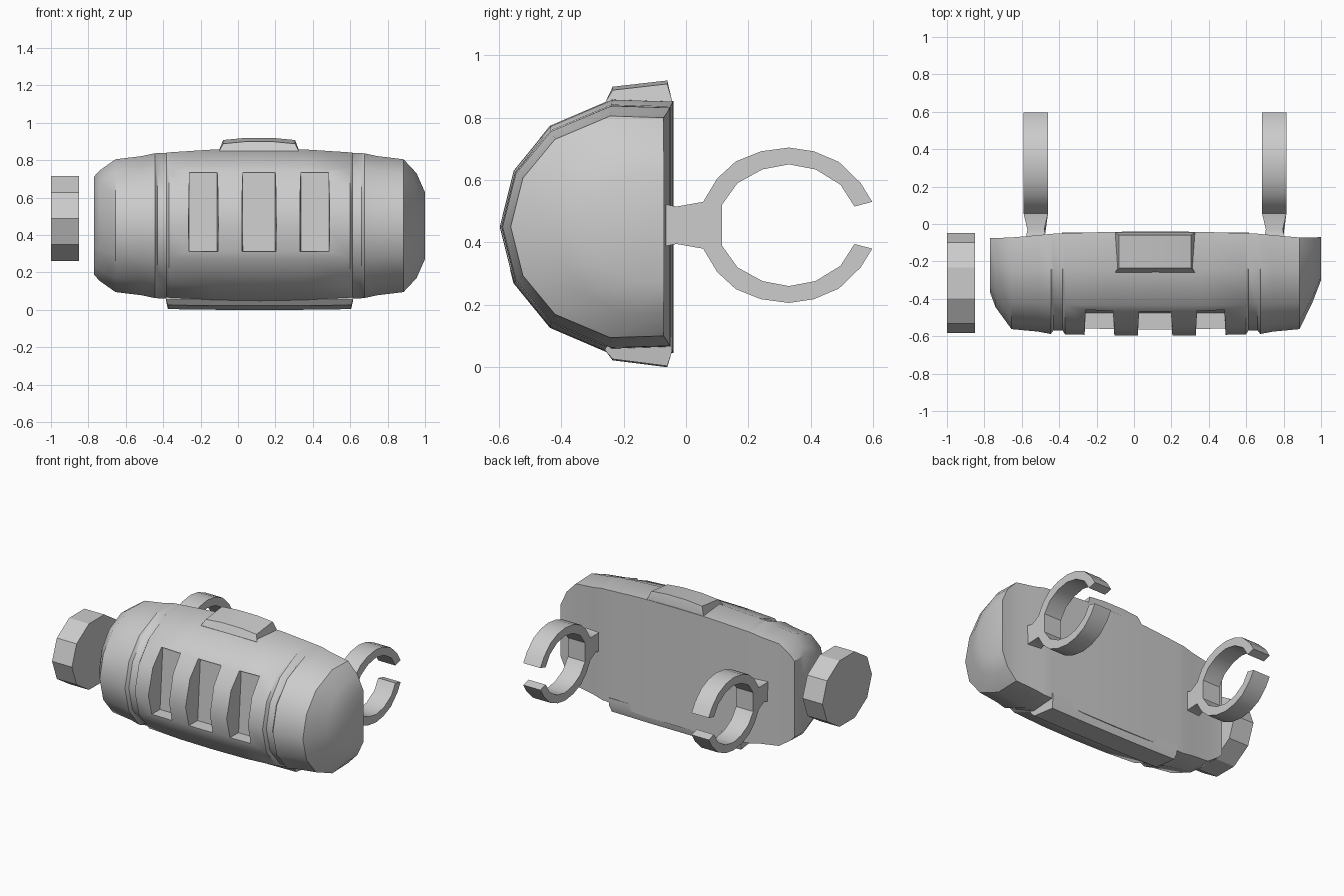
import bpy, bmesh, math

if "Cube" in bpy.data.objects:
    bpy.data.objects.remove(bpy.data.objects["Cube"])

ZC = 0.45   # height of the barrel axis
XC = 0.115  # middle of the barrel along x


def finish(name, bm, smooth=None):
    bmesh.ops.recalc_face_normals(bm, faces=bm.faces)
    me = bpy.data.meshes.new(name)
    bm.to_mesh(me)
    bm.free()
    ob = bpy.data.objects.new(name, me)
    bpy.context.collection.objects.link(ob)
    if smooth:
        shade(ob, smooth)
    return ob


def activate(ob):
    bpy.ops.object.select_all(action='DESELECT')
    ob.select_set(True)
    bpy.context.view_layer.objects.active = ob


def shade(ob, deg):
    activate(ob)
    bpy.ops.object.shade_smooth_by_angle(angle=math.radians(deg))


def loft(bm, rings):
    """Skin closed rings of points and cap both ends."""
    vs = [[bm.verts.new(p) for p in r] for r in rings]
    n = len(vs[0])
    for a, b in zip(vs, vs[1:]):
        for i in range(n):
            j = (i + 1) % n
            bm.faces.new((a[i], a[j], b[j], b[i]))
    bm.faces.new(vs[0])
    bm.faces.new(vs[-1])


# Barrel body: D-shaped section (depth fraction, height fraction) lofted along x
half = [(0, 0.985), (0.35, 1), (0.71, 0.79), (0.92, 0.44), (1, 0)]
section = half + [(y, -z) for y, z in half[-2::-1]]


def body_ring(x, h, d, yb, groove=0):
    ring = []
    for fy, fz in section:
        k = 1 - groove if fy > 0.4 else 1
        ring.append((x, yb - d * fy * k, ZC + h * fz * k))
    return ring


# Stations: distance from the middle, half height, depth, back y, groove
side = [(0.25, .407, .553, -.042, 0), (0.484, .392, .54, -.05, 0),
        (0.497, .39, .537, -.05, .035), (0.545, .388, .535, -.052, .035),
        (0.56, .387, .535, -.053, 0), (0.63, .372, .515, -.06, 0),
        (0.77, .355, .49, -.072, 0)]
left_end = [(-0.77, .262, .29, -.075), (-0.74, .295, .37, -.075)]
right_end = [(0.955, .28, .345, -.072), (1.0, .178, .23, -.07)]
rings = [body_ring(*s) for s in left_end]
rings += [body_ring(XC - s[0], *s[1:]) for s in reversed(side)]
rings += [body_ring(XC, .41, .558, -.04)]
rings += [body_ring(XC + s[0], *s[1:]) for s in side]
rings += [body_ring(*s) for s in right_end]
bm = bmesh.new()
loft(bm, rings)
body = finish("barrel_body", bm)

# Three window recesses with a nearly flat floor
bm = bmesh.new()
for x0, x1 in ((-.27, -.10), (.015, .21), (.325, .495)):
    t = 0.012
    loft(bm, [[(x0, -.7, .31), (x1, -.7, .31), (x1, -.7, .735), (x0, -.7, .735)],
              [(x0 + t, -.475, .315), (x1 - t, -.475, .315),
               (x1 - t, -.445, .735), (x0 + t, -.445, .735)]])
cutter = finish("window_cutter", bm)
cutter.hide_render = True
mod = body.modifiers.new("windows", 'BOOLEAN')
mod.object = cutter
mod.operation = 'DIFFERENCE'
mod.solver = 'EXACT'
activate(body)
bpy.ops.object.modifier_apply(modifier=mod.name)
bpy.data.objects.remove(cutter)
shade(body, 35)


# Raised pads: slightly crowned top button and bottom foot
def pad(name, x0, x1, profile, crown):
    """profile: (y, z, inset) outline of the cross-section."""
    bm = bmesh.new()
    rings = []
    for f in (0, 0.3, 0.7, 1):
        ring = []
        for y, z, inset in profile:
            a, b = x0 + inset, x1 - inset
            rise = crown if inset and 0 < f < 1 else 0
            ring.append((a + (b - a) * f, y, z + rise))
        rings.append(ring)
    loft(bm, rings)
    return finish(name, bm, 25)


pad("top_button", -.10, .325,
    [(-.045, .80, 0), (-.045, .855, 0), (-.06, .908, .02),
     (-.235, .888, .02), (-.258, .85, 0), (-.24, .80, 0)], .011)
pad("bottom_foot", -.385, .615,
    [(-.045, .10, 0), (-.045, .05, 0), (-.06, .004, .01),
     (-.235, .026, .01), (-.26, .055, 0), (-.24, .10, 0)], -.004)

# Loose end cap: ten-sided disc
bm = bmesh.new()
loft(bm, [[(x, -.316 + .268 * math.cos(a), .488 + .238 * math.sin(a))
           for a in (math.tau * i / 10 for i in range(10))]
          for x in (-1.0, -.85)])
finish("end_cap", bm)

# C-shaped clips on tapered necks, drawn as upper halves and mirrored
outer = [(.055, .53), (.10, .605), (.16, .66), (.24, .692), (.33, .704),
         (.41, .692), (.49, .658), (.56, .59), (.597, .53)]
inner = [(.115, .52), (.165, .59), (.245, .634), (.33, .65),
         (.415, .634), (.495, .585), (.54, .515)]
neck = [(-.09, .525), (-.055, .52), (-.03, .515), (.055, .53)]


def clip(name, xc):
    w = 0.065
    bm = bmesh.new()

    def width(y):
        return w if y > 0.05 else (0.045 if y > -0.04 else 0.05)

    def prism(poly):
        loft(bm, [[(xc + s * width(y), y, z) for y, z in poly] for s in (-1, 1)])

    flip = lambda pts: [(y, 2 * .455 - z) for y, z in pts]
    upper = neck[:-1] + outer + inner[::-1]
    lower = flip(inner) + flip(outer)[::-1] + flip(neck[:-1])[::-1]
    # whole outline in a single loop so the neck and ring stay one solid
    prism(upper + lower)
    finish(name, bm, 30)


clip("left_clip", -.525)
clip("right_clip", .75)
